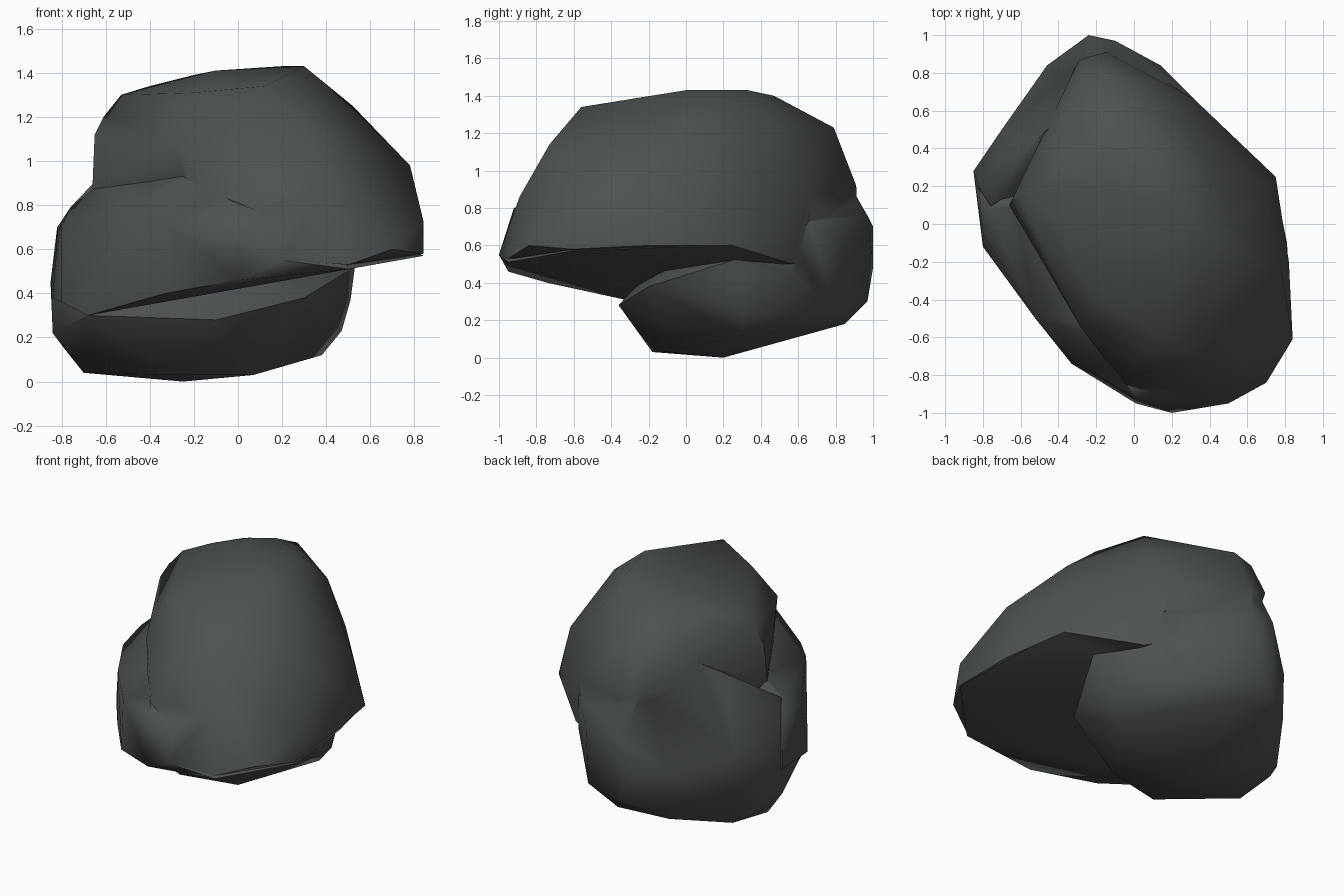
import bpy, bmesh, math

stone = bpy.data.materials.new("dark slate grey")
stone.diffuse_color = (0.075, 0.084, 0.084, 1)


def hull(name, pts):
    """Faceted convex lump around a few corner points."""
    bm = bmesh.new()
    for p in pts:
        bm.verts.new(p)
    res = bmesh.ops.convex_hull(bm, input=bm.verts[:])
    junk = {g for g in res["geom_interior"] + res["geom_unused"]
            if isinstance(g, bmesh.types.BMVert)}
    bmesh.ops.delete(bm, geom=list(junk), context='VERTS')
    bmesh.ops.recalc_face_normals(bm, faces=bm.faces[:])
    me = bpy.data.meshes.new(name)
    bm.to_mesh(me)
    bm.free()
    me.materials.append(stone)
    ob = bpy.data.objects.new(name, me)
    bpy.context.collection.objects.link(ob)
    return ob


# main upper lump, running down to the overhang on the right
boulder = hull("boulder", [
    (-.62, .05, .6), (-.66, .1, .88), (-.65, .12, 1.12), (-.61, .15, 1.2),
    (-.53, .18, 1.3), (-.28, -.55, 1.08), (-.2, -.4, 1.31), (.12, -.56, 1.34),
    (.3, 0, 1.43), (.2, .33, 1.43), (-.1, .2, 1.41), (-.05, .47, 1.4),
    (-.2, .4, 1.39), (-.4, .3, 1.34), (-.36, .57, 1.28), (-.24, .8, 1.18),
    (-.12, .79, 1.23), (-.29, .87, .98), (-.15, .91, .92), (-.1, .92, .6),
    (.32, .66, .85), (.4, .57, .5), (.52, .0, 1.25), (.3, .5, 1.22),
    (.78, -.25, .98), (.7, .2, .9), (.37, -.73, 1.14), (.4, -.89, .86),
    (-.05, -.83, .87), (.01, -.93, .65), (.2, -1, .55), (.5, -.95, .53),
    (.7, -.84, .6), (.84, -.61, .58), (.84, -.61, .73), (.82, -.2, .6),
    (.75, .25, .6)])

# overhanging ledge round the front and left
ledge = hull("ledge", [
    (-.8, -.12, .36), (-.68, -.28, .3), (-.33, -.74, .4), (.01, -.95, .46),
    (.5, -.95, .51), (.84, -.61, .57), (.81, -.1, .59), (.74, .24, .6),
    (-.8, -.05, .7), (-.76, .08, .79), (-.82, .17, .68), (-.84, .2, .38),
    (-.53, -.49, .77), (-.33, -.72, .72), (.01, -.92, .8), (.2, -1, .55),
    (-.62, .1, .9), (-.25, -.58, .93), (.4, .5, .5), (-.6, .4, .4)])

# lower lump, set back and to the left, rising up the back of the rock
base = hull("base", [
    (-.25, .2, 0), (-.7, .15, .04), (-.3, -.18, .03), (.07, -.1, .03),
    (.38, .3, .12), (.47, .3, .23), (.51, .28, .37), (.53, .25, .52),
    (.38, .57, .45), (-.1, -.36, .28), (.3, -.2, .38), (-.68, -.27, .3),
    (-.84, .2, .22), (-.78, .33, .14), (-.69, .5, .1), (-.46, .83, .19),
    (-.85, .28, .45), (-.82, .2, .7), (-.76, .1, .79), (-.7, .5, .55),
    (-.46, .84, .5), (-.24, 1, .7), (-.24, 1, .48), (-.2, .97, .3),
    (-.1, .85, .18), (.15, .8, .25), (-.1, .97, .76), (.14, .84, .65),
    (.32, .66, .72), (-.56, .4, 1.0), (-.38, .58, 1.15), (-.26, .82, 1.02)])

# fuse the lumps into one rock
bpy.context.view_layer.objects.active = boulder
for part in (ledge, base):
    mod = boulder.modifiers.new("fuse", 'BOOLEAN')
    mod.operation = 'UNION'
    mod.solver = 'EXACT'
    mod.object = part
    bpy.ops.object.modifier_apply(modifier=mod.name)
    bpy.data.objects.remove(part)

# soft shading with creases kept
bpy.ops.object.select_all(action='DESELECT')
boulder.select_set(True)
bpy.ops.object.shade_smooth_by_angle(angle=math.radians(50))
